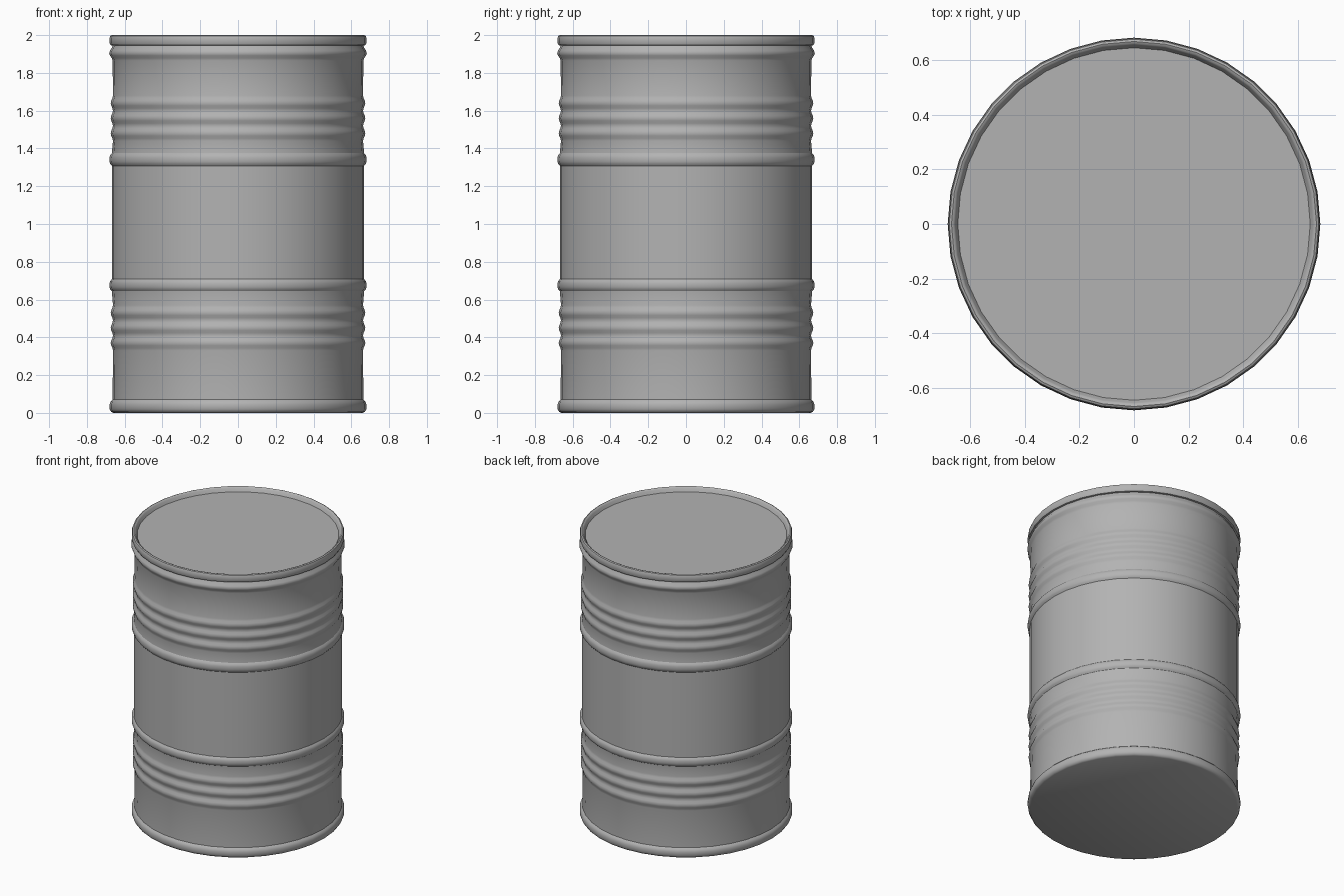
import bpy, bmesh, math

if "Cube" in bpy.data.objects:
    bpy.data.objects.remove(bpy.data.objects["Cube"])

SIDES = 36


def bead(z0, z1, r_base, r_peak, steps=6):
    """Rounded ridge with crisp edges between two heights, as (radius, z) points."""
    return [(r_base + (r_peak - r_base) * math.sqrt(abs(math.sin(math.pi * i / steps))),
             z0 + (z1 - z0) * i / steps) for i in range(steps + 1)]


def ripples(z0, z1, r_base, r_peak, count=3, steps=6):
    """Soft corrugations between two heights."""
    n = count * steps
    return [(r_base + (r_peak - r_base) * (0.5 - 0.5 * math.cos(2 * math.pi * i / steps)),
             z0 + (z1 - z0) * i / n) for i in range(n + 1)]


# Dark grey steel
steel = bpy.data.materials.new("dark_grey_steel")
steel.diffuse_color = (0.45, 0.45, 0.45, 1)
steel.use_nodes = True
steel.node_tree.nodes["Principled BSDF"].inputs["Base Color"].default_value = steel.diffuse_color


def lathe(name, profile, sharp_heights=()):
    """Spin a profile around z, cap both ends, crease the rings at sharp_heights."""
    bm = bmesh.new()
    rings = [[bm.verts.new((r * math.cos(2 * math.pi * k / SIDES),
                            r * math.sin(2 * math.pi * k / SIDES), z)) for k in range(SIDES)]
             for r, z in profile]
    for a, b in zip(rings, rings[1:]):
        for k in range(SIDES):
            j = (k + 1) % SIDES
            bm.faces.new((a[k], a[j], b[j], b[k]))
    bm.faces.new(rings[0][::-1])
    bm.faces.new(rings[-1])
    mesh = bpy.data.meshes.new(name)
    bm.to_mesh(mesh)
    bm.free()
    obj = bpy.data.objects.new(name, mesh)
    bpy.context.collection.objects.link(obj)
    mesh.materials.append(steel)
    bpy.ops.object.select_all(action='DESELECT')
    obj.select_set(True)
    bpy.context.view_layer.objects.active = obj
    bpy.ops.object.shade_smooth_by_angle(angle=math.radians(38))
    for e in mesh.edges:
        za, zb = (mesh.vertices[i].co.z for i in e.vertices)
        if any(abs(za - s) < 1e-4 and abs(zb - s) < 1e-4 for s in sharp_heights):
            e.use_edge_sharp = True
    return obj


# Drum shell: bottom rim, ripples, two hoops around a wider belly, ripples, neck bead
profile = [(0.660, 0.0), (0.672, 0.006), (0.68, 0.02), (0.68, 0.045), (0.675, 0.06), (0.664, 0.07)]
profile += ripples(0.33, 0.57, 0.662, 0.674)
profile += bead(0.645, 0.708, 0.668, 0.681)
profile += bead(1.308, 1.375, 0.668, 0.681)
profile += ripples(1.44, 1.68, 0.662, 0.674)
profile += ripples(1.865, 1.945, 0.664, 0.682, count=1)
lathe("drum_shell", profile, (0.07, 0.645, 0.708, 1.308, 1.375))

# Lid with raised rolled rim and recessed centre
lathe("lid", [(0.664, 1.944), (0.675, 1.947), (0.68, 1.957), (0.68, 1.985), (0.676, 1.996),
              (0.668, 2.0), (0.660, 1.997), (0.655, 1.99), (0.645, 1.97)], (1.97,))
